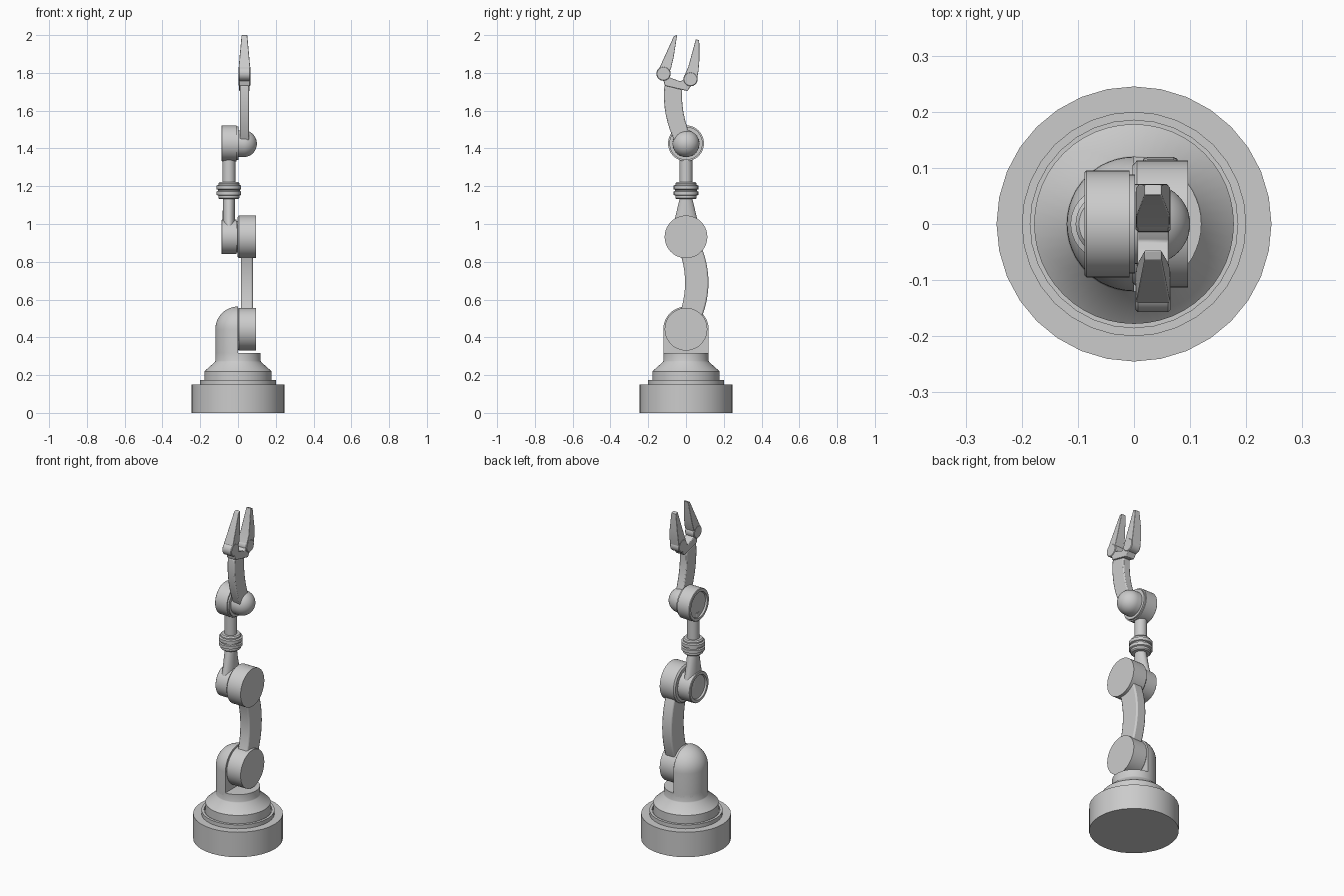
import bpy, bmesh, math
from mathutils import Vector

if "Cube" in bpy.data.objects:
    bpy.data.objects.remove(bpy.data.objects["Cube"])


def finish(bm, name, bevel=0.0):
    bmesh.ops.remove_doubles(bm, verts=bm.verts, dist=1e-5)
    bmesh.ops.recalc_face_normals(bm, faces=bm.faces)
    me = bpy.data.meshes.new(name)
    bm.to_mesh(me)
    bm.free()
    ob = bpy.data.objects.new(name, me)
    bpy.context.collection.objects.link(ob)
    if bevel:
        m = ob.modifiers.new("bevel", 'BEVEL')
        m.width, m.segments = bevel, 2
        m.limit_method, m.angle_limit = 'ANGLE', math.radians(40)
    bpy.ops.object.select_all(action='DESELECT')
    bpy.context.view_layer.objects.active = ob
    ob.select_set(True)
    bpy.ops.object.shade_smooth_by_angle(angle=math.radians(32))
    return ob


def lathe(name, profile, centre, axis='Z', steps=48, cut=False):
    """Spin (radius, height) points around an axis through centre."""
    bm = bmesh.new()
    side = Vector((1, 0, 0)) if axis == 'Z' else Vector((0, 1, 0))
    ax = Vector((0, 0, 1)) if axis == 'Z' else Vector((1, 0, 0))
    c = Vector(centre)
    vs = [bm.verts.new(c + side * r + ax * h) for r, h in profile]
    es = [bm.edges.new(p) for p in zip(vs, vs[1:])]
    bmesh.ops.spin(bm, geom=vs + es, cent=c, axis=ax, angle=math.tau, steps=steps)
    bmesh.ops.remove_doubles(bm, verts=bm.verts, dist=1e-5)
    if cut:  # keep only the -x half, closed with a flat face
        bmesh.ops.bisect_plane(bm, geom=bm.verts[:] + bm.edges[:] + bm.faces[:],
                               plane_co=(0, 0, 0), plane_no=(1, 0, 0), clear_outer=True)
        bmesh.ops.holes_fill(bm, edges=[e for e in bm.edges if e.is_boundary])
    return finish(bm, name)


def plate(name, outline, x, half, bevel=0.0):
    """Side outline of (y, z[, half width]) points given thickness along x."""
    bm = bmesh.new()
    l, r = [[bm.verts.new((x + s * (p[2] if len(p) > 2 else half), p[0], p[1]))
             for p in outline] for s in (-1, 1)]
    bm.faces.new(l)
    bm.faces.new(r[::-1])
    n = len(l)
    for i in range(n):
        j = (i + 1) % n
        bm.faces.new((l[i], r[i], r[j], l[j]))
    return finish(bm, name, bevel)


def bowed(z0, z1, peak_y, peak_z, k, half, tilt=0.0, n=14):
    """Outline of a curved link, bowed as a parabola in y."""
    a, b = [], []
    for i in range(n + 1):
        t = i / n
        for s, out in ((-1, a), (1, b)):
            z = z0 + (z1 - s * tilt - z0) * t
            out.append((peak_y + k * (z - peak_z) ** 2 + s * half, z))
    return a + b[::-1]


def arc(r, h, a0=0, n=12):
    return [(r * math.cos(math.radians(a0 + (90 - a0) * i / n)),
             h + r * math.sin(math.radians(a0 + (90 - a0) * i / n))) for i in range(n + 1)]


# Base with rim groove and stepped turntable
lathe("base", [(0, 0), (.245, 0), (.245, .15), (.2, .15), (.2, .173), (.185, .173),
               (.185, .155), (0, .155)], (0, 0, 0), steps=32)
lathe("turntable", [(0, .15), (.178, .15), (.178, .22), (.122, .27), (.12, .275),
                    (.12, .318), (0, .318)], (0, 0, 0))

# Half-domed shoulder
lathe("shoulder", [(0, .3), (.12, .3)] + arc(.12, .443), (0, 0, 0), cut=True)

# Shoulder and elbow drums with the bowed upper arm
for nm, z in (("shoulder_drum", .443), ("elbow_drum", .932)):
    lathe(nm, [(0, -.003), (.104, -.003), (.113, .005), (.113, .096), (0, .096)],
          (0, 0, z), 'X')
plate("upper_arm", bowed(.45, .925, .057, .69, -1.05, .062), .047, .032, .008)

# Forearm drums with recessed outer caps
for nm, z, r in (("forearm_drum", .932, .091), ("wrist_drum", 1.427, .095)):
    lathe(nm, [(0, -.078), (r - .022, -.078), (r - .018, -.088), (r - .003, -.088),
               (r, -.085), (r, -.008), (r - .007, -.008), (r - .007, .002), (0, .002)],
          (0, 0, z), 'X')

# Flared forearm: elliptical sections blending to a round tube
bm = bmesh.new()
rings = []
for rx, ry, z in ((.034, .085, .94), (.033, .055, 1.045), (.032, .032, 1.14)):
    rings.append([bm.verts.new((-.048 + rx * math.cos(a), ry * math.sin(a), z))
                  for a in (math.tau * i / 32 for i in range(32))])
for p, q in zip(rings, rings[1:]):
    for i in range(32):
        j = (i + 1) % 32
        bm.faces.new((p[i], p[j], q[j], q[i]))
bm.faces.new(rings[0])
bm.faces.new(rings[-1])
finish(bm, "forearm_flare")

# Swivel collar and upper tube
lathe("swivel_collar", [(0, 1.132), (.05, 1.132), (.056, 1.138), (.056, 1.15), (.065, 1.154),
                        (.065, 1.172), (.058, 1.175), (.058, 1.181), (.065, 1.184),
                        (.065, 1.203), (.056, 1.207), (.056, 1.215), (.05, 1.222), (0, 1.222)],
      (-.048, 0, 0))
lathe("forearm_tube", [(0, 1.2), (.034, 1.2), (.034, 1.38), (0, 1.38)], (-.048, 0, 0), steps=32)

# Rounded wrist ball and bowed hand link
lathe("wrist_ball", [(0, -.005), (.071, -.005)] + arc(.071, .029), (0, 0, 1.425), 'X')
plate("hand_link", bowed(1.41, 1.722, -.069, 1.68, .97, .048, .012), .034, .024, .006)

# Palm bracket
plate("palm", [(-.112, 1.732), (.008, 1.704), (.035, 1.745), (.02, 1.775), (-.008, 1.768),
               (-.03, 1.755), (-.085, 1.775), (-.105, 1.8), (-.125, 1.785)], .034, .028, .003)

# Knuckles and tapered fingers
for nm, y, z in (("front_knuckle", -.119, 1.796), ("back_knuckle", .024, 1.767)):
    lathe(nm, [(0, -.031), (.034, -.031), (.038, -.027), (.038, .027), (.034, .031), (0, .031)],
          (.034, y, z), 'X', 32)
plate("front_finger", [(-.148, 1.8, .03), (-.139, 1.83, .03), (-.064, 1.995, .015),
                       (-.047, 2.0, .015), (-.066, 1.88, .026), (-.078, 1.83, .03),
                       (-.1, 1.775, .03)], .034, .03, .002)
plate("back_finger", [(-.008, 1.785, .03), (.013, 1.835, .03), (.052, 1.978, .015),
                      (.07, 1.972, .015), (.071, 1.87, .026), (.066, 1.81, .03),
                      (.056, 1.755, .03)], .034, .03, .002)
